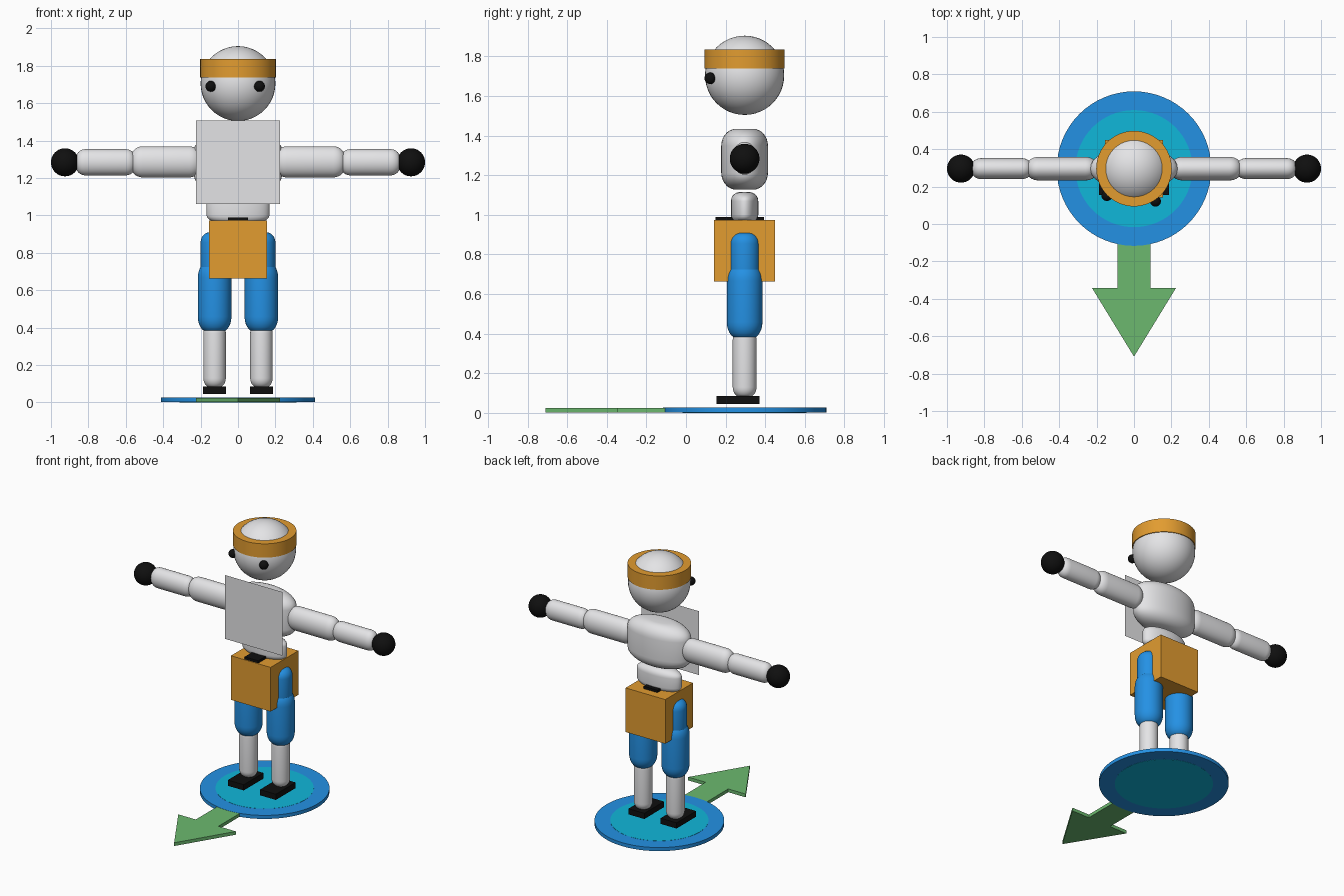
import bpy, bmesh, math
from mathutils import Matrix, Vector

if "Cube" in bpy.data.objects:
    bpy.data.objects.remove(bpy.data.objects["Cube"], do_unlink=True)

Y = 0.296  # depth at which the figure stands


def material(name, rgb):
    linear = [((c / 255 + 0.055) / 1.055) ** 2.4 for c in rgb]
    m = bpy.data.materials.new(name)
    m.use_nodes = True
    m.diffuse_color = (*linear, 1)
    m.node_tree.nodes["Principled BSDF"].inputs["Base Color"].default_value = (*linear, 1)
    return m


WHITE = material("white", (228, 228, 230))
BLACK = material("black", (15, 15, 15))
ORANGE = material("orange", (226, 156, 48))
BLUE = material("blue", (36, 145, 228))
TEAL = material("teal", (16, 183, 218))
GREEN = material("green", (108, 185, 111))


def finish(name, bm, mat, loc, smooth=True):
    bmesh.ops.recalc_face_normals(bm, faces=bm.faces)
    mesh = bpy.data.meshes.new(name)
    bm.to_mesh(mesh)
    bm.free()
    mesh.materials.append(mat)
    ob = bpy.data.objects.new(name, mesh)
    ob.location = loc
    bpy.context.collection.objects.link(ob)
    if smooth:
        bpy.ops.object.select_all(action='DESELECT')
        ob.select_set(True)
        bpy.context.view_layer.objects.active = ob
        bpy.ops.object.shade_smooth_by_angle(angle=math.radians(35))
    return ob


def box(name, mat, loc, size):
    bm = bmesh.new()
    bmesh.ops.create_cube(bm, size=1, matrix=Matrix.Diagonal((*size, 1)))
    return finish(name, bm, mat, loc, smooth=False)


def ball(name, mat, loc, r):
    bm = bmesh.new()
    bmesh.ops.create_uvsphere(bm, u_segments=40, v_segments=24, radius=r)
    return finish(name, bm, mat, loc)


def cylinder(name, mat, loc, r, height):
    bm = bmesh.new()
    bmesh.ops.create_cone(bm, cap_ends=True, segments=64, radius1=r, radius2=r, depth=height)
    return finish(name, bm, mat, loc)


def limb(name, mat, loc, rx, ry, length, end, along_x=False):
    """Oval cylinder with softly rounded ends."""
    bm = bmesh.new()
    soft, half, steps = 0.65, length / 2, 7
    upper = []
    for i in range(steps + 1):
        a = i / steps * math.pi / 2
        upper.append((1 - soft + soft * math.cos(a), half - end + end * math.sin(a)))
    profile = [(0, -half)] + [(r, -z) for r, z in reversed(upper)] + upper + [(0, half)]
    verts = [bm.verts.new((r, 0, z)) for r, z in profile]
    edges = [bm.edges.new(pair) for pair in zip(verts, verts[1:])]
    bmesh.ops.spin(bm, geom=verts + edges, cent=(0, 0, 0), axis=(0, 0, 1),
                   angle=math.tau, steps=40)
    bmesh.ops.remove_doubles(bm, verts=bm.verts, dist=1e-4)
    bmesh.ops.scale(bm, vec=(rx, ry, 1), verts=bm.verts)
    if along_x:
        bmesh.ops.rotate(bm, matrix=Matrix.Rotation(math.pi / 2, 3, 'Y'), verts=bm.verts)
    return finish(name, bm, mat, loc)


# Head with band and eyes
ball("head", WHITE, (0, Y, 1.705), 0.2)
cylinder("headband", ORANGE, (0, Y, 1.787), 0.202, 0.097)
ball("left_eye", BLACK, (0.115, 0.122, 1.69), 0.029)
ball("right_eye", BLACK, (-0.145, 0.152, 1.69), 0.029)

# Torso
limb("chest", WHITE, (0, Y, 1.281), 0.235, 0.118, 0.308, 0.085)
limb("waist", WHITE, (0, Y, 1.035), 0.168, 0.069, 0.16, 0.045)
box("waist_plate", BLACK, (0, 0.271, 0.98), (0.106, 0.245, 0.02))
box("hip_block", ORANGE, (0, Y, 0.818), (0.308, 0.308, 0.31))

# Thin sheet in front of the chest
bm = bmesh.new()
bmesh.ops.create_grid(bm, x_segments=1, y_segments=1, size=0.224,
                      matrix=Matrix.Rotation(math.pi / 2, 4, 'X'))
finish("chest_sheet", bm, WHITE, (0, Y - 0.12, 1.284), smooth=False)

# Arms and legs, once for each side
for side, s in (("left", 1), ("right", -1)):
    limb(side + "_upper_arm", WHITE, (s * 0.385, Y, 1.286), 0.083, 0.063, 0.37, 0.06, True)
    limb(side + "_forearm", WHITE, (s * 0.708, Y, 1.284), 0.07, 0.056, 0.316, 0.05, True)
    ball(side + "_hand", BLACK, (s * 0.925, Y, 1.284), 0.075)
    x = s * 0.125
    limb(side + "_hip", BLUE, (x, Y, 0.79), 0.075, 0.075, 0.24, 0.055)
    limb(side + "_thigh", BLUE, (x, Y, 0.563), 0.09, 0.09, 0.378, 0.085)
    limb(side + "_shin", WHITE, (x, Y, 0.25), 0.06, 0.06, 0.34, 0.05)
    box(side + "_foot", BLACK, (x, 0.263, 0.066), (0.123, 0.218, 0.04))

# Round base with a direction arrow
cylinder("base_rim", BLUE, (0, Y, 0.0135), 0.413, 0.025)
cylinder("base_centre", TEAL, (0, Y, 0.0135), 0.313, 0.027)
outline = [(0.088, -0.08), (0.088, -0.343), (0.224, -0.343), (0, -0.709)]
outline += [(-x, y) for x, y in reversed(outline[:3])]
bm = bmesh.new()
face = bm.faces.new([bm.verts.new((x, y, 0)) for x, y in outline])
top = bmesh.ops.extrude_face_region(bm, geom=[face])["geom"]
bmesh.ops.translate(bm, vec=Vector((0, 0, 0.023)),
                    verts=[v for v in top if isinstance(v, bmesh.types.BMVert)])
finish("arrow", bm, GREEN, (0, 0, 0.002), smooth=False)
